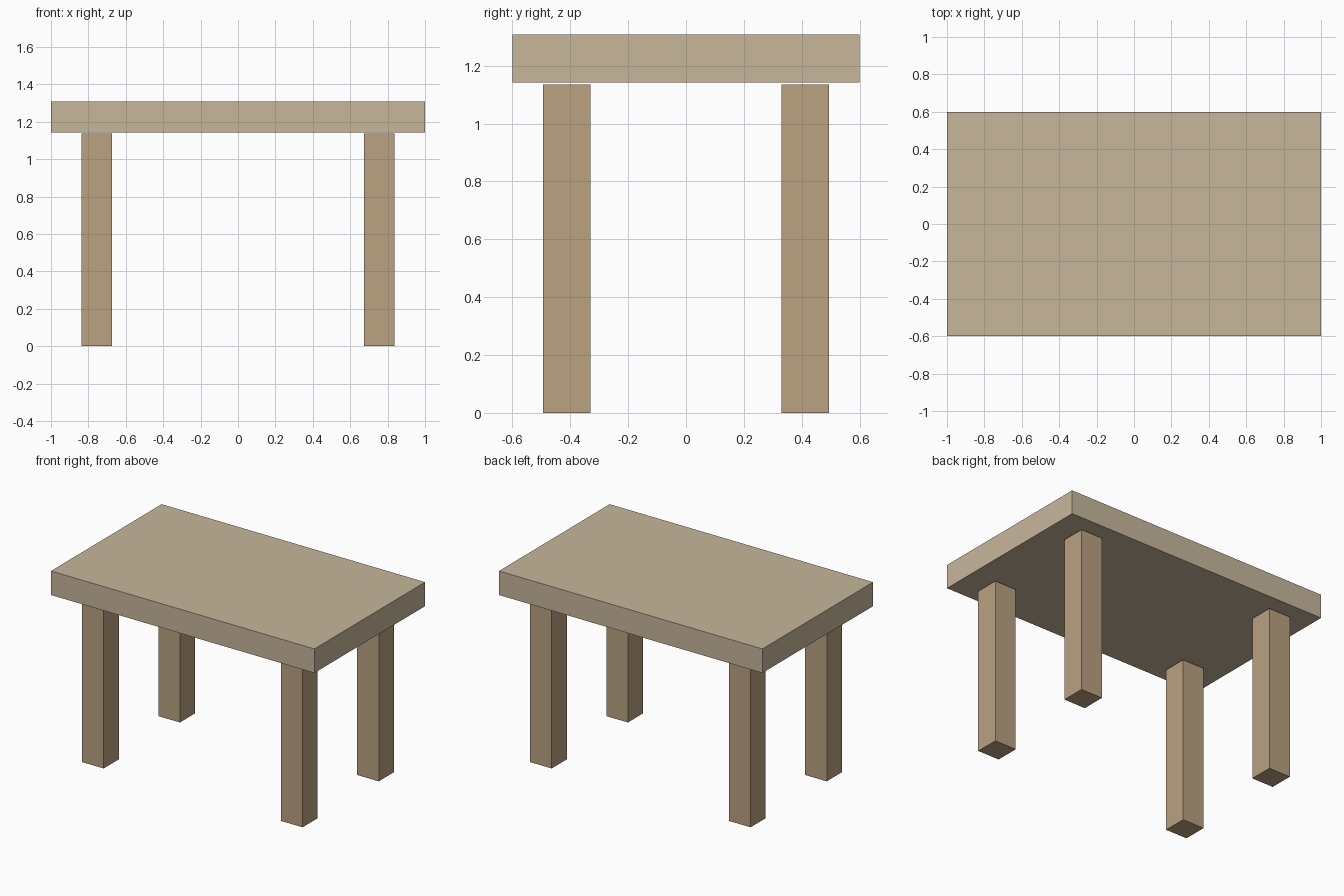
import bpy

if "Cube" in bpy.data.objects:
    bpy.data.objects.remove(bpy.data.objects["Cube"])


def material(name, color):
    mat = bpy.data.materials.new(name)
    mat.diffuse_color = (*color, 1)
    mat.use_nodes = True
    mat.node_tree.nodes["Principled BSDF"].inputs["Base Color"].default_value = mat.diffuse_color
    return mat


def box(name, center, size, mat):
    bpy.ops.mesh.primitive_cube_add(size=1, location=center)
    obj = bpy.context.object
    obj.name = name
    obj.scale = size
    bpy.ops.object.transform_apply(location=False, rotation=False, scale=True)
    obj.data.materials.append(mat)
    return obj


light_wood = material("light_wood", (0.58, 0.47, 0.33))
dark_wood = material("dark_wood", (0.49, 0.36, 0.22))

TOP_Z, TOP_BOTTOM, LEG_HEIGHT = 1.308, 1.143, 1.136
LEG_X, LEG_Y, LEG_WIDTH = 0.755, 0.413, 0.164

# Table top, sitting a hair above the legs
box("table_top", (0, 0, (TOP_Z + TOP_BOTTOM) / 2),
    (2.0, 1.2, TOP_Z - TOP_BOTTOM), light_wood)

# Four square legs
for y_name, y in (("front", -LEG_Y), ("back", LEG_Y)):
    for x_name, x in (("left", -LEG_X), ("right", LEG_X)):
        box(f"{y_name}_{x_name}_leg", (x, y, LEG_HEIGHT / 2),
            (LEG_WIDTH, LEG_WIDTH, LEG_HEIGHT), dark_wood)
